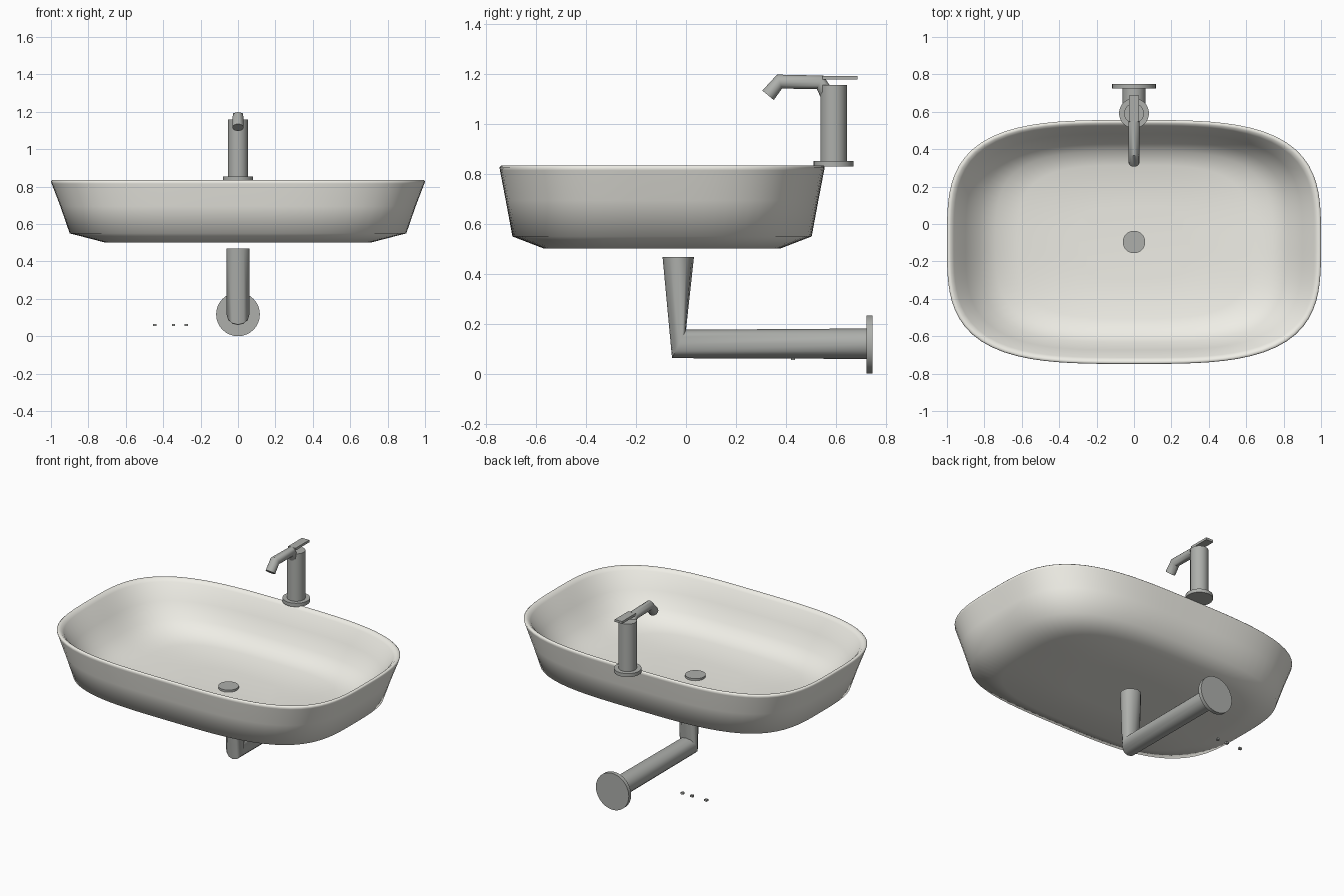
import bpy, bmesh, math
from mathutils import Vector

if "Cube" in bpy.data.objects:
    bpy.data.objects.remove(bpy.data.objects["Cube"])

CY = -0.096   # basin centre in y


def material(name, colour):
    m = bpy.data.materials.new(name)
    m.diffuse_color = colour
    m.use_nodes = True
    m.node_tree.nodes["Principled BSDF"].inputs["Base Color"].default_value = m.diffuse_color
    return m


ceramic = material("ceramic", (0.86, 0.85, 0.79, 1))
metal = material("metal", (0.42, 0.43, 0.41, 1))


def make_object(name, rings, angle=40, mat=metal):
    """Loft a list of closed rings into a capped, smooth-shaded object."""
    bm = bmesh.new()
    loops = [[bm.verts.new(p) for p in ring] for ring in rings]
    n = len(rings[0])
    for a, b in zip(loops, loops[1:]):
        for i in range(n):
            j = (i + 1) % n
            bm.faces.new((a[i], a[j], b[j], b[i]))
    bm.faces.new(loops[0][::-1])
    bm.faces.new(loops[-1])
    bmesh.ops.recalc_face_normals(bm, faces=bm.faces)
    me = bpy.data.meshes.new(name)
    bm.to_mesh(me)
    bm.free()
    me.materials.append(mat)
    ob = bpy.data.objects.new(name, me)
    bpy.context.collection.objects.link(ob)
    bpy.ops.object.select_all(action='DESELECT')
    ob.select_set(True)
    bpy.context.view_layer.objects.active = ob
    bpy.ops.object.shade_smooth_by_angle(angle=math.radians(angle))
    return ob


def rounded_ring(a, b, z, n=96, power=3.4):
    """Superellipse outline with half sizes a, b."""
    pts = []
    for i in range(n):
        t = 2 * math.pi * i / n
        c, s = math.cos(t), math.sin(t)
        r = (abs(c) ** power + abs(s) ** power) ** (-1 / power)
        pts.append((a * r * c, CY + b * r * s, z))
    return pts


def pipe(name, sections, rx, n=12):
    """Pipe in the yz plane; each section is (y, z, half_y, half_z)."""
    rings = []
    for y, z, hy, hz in sections:
        ring = []
        for i in range(n):
            t = 2 * math.pi * i / n
            c, s = math.cos(t), math.sin(t)
            ring.append((rx * s, y + hy * c, z + hz * c))
        rings.append(ring)
    return make_object(name, rings)


def disc(name, start, end, r, n=32):
    """Cylinder between two points along y or z."""
    axis = Vector(end) - Vector(start)
    u = Vector((1, 0, 0))
    v = axis.normalized().cross(u)
    rings = [[Vector(p) + u * (r * math.cos(2 * math.pi * i / n)) + v * (r * math.sin(2 * math.pi * i / n))
              for i in range(n)] for p in (start, end)]
    return make_object(name, rings)


def box(name, centre, size):
    x, y, z = centre
    a, b, c = (s / 2 for s in size)
    rings = [[(x - a, y - b, k), (x + a, y - b, k), (x + a, y + b, k), (x - a, y + b, k)]
             for k in (z - c, z + c)]
    return make_object(name, rings)


# Basin: outside from the bottom up, over the rounded rim and down the bowl
basin_profile = [
    (0.30, 0.20, 0.502), (0.715, 0.475, 0.502), (0.90, 0.60, 0.550),
    (0.95, 0.627, 0.695), (0.996, 0.65, 0.815), (1.0, 0.652, 0.828), (0.994, 0.646, 0.834),
    (0.98, 0.634, 0.832), (0.963, 0.619, 0.815), (0.90, 0.578, 0.72),
    (0.825, 0.535, 0.63), (0.74, 0.485, 0.575), (0.62, 0.41, 0.549), (0.30, 0.20, 0.535),
]
make_object("basin", [rounded_ring(*p) for p in basin_profile], angle=100, mat=ceramic)

# Drain cover
disc("drain_cover", (0, CY, 0.53), (0, CY, 0.548), 0.06)

# Waste pipe with its sharp bend, and the wall flange
pipe("waste_pipe", [(-0.031, 0.468, -0.063, 0), (-0.028, 0.119, -0.028, -0.057),
                    (0.725, 0.12, 0, -0.061)], 0.062)
disc("wall_flange", (0, 0.724, 0.117), (0, 0.748, 0.117), 0.117)

# Faucet
disc("faucet_base", (0, 0.592, 0.83), (0, 0.592, 0.853), 0.08)
disc("faucet_column", (0, 0.592, 0.853), (0, 0.592, 1.158), 0.053)
pipe("faucet_spout", [(0.572, 1.108, 0.027, 0.012), (0.538, 1.168, 0.013, 0.027),
                      (0.375, 1.171, -0.010, 0.028), (0.329, 1.116, -0.023, 0.019)], 0.03)
box("faucet_lever", (0, 0.617, 1.186), (0.052, 0.14, 0.015))

# Tiny loose fittings beside the pipe
for i, x in enumerate((-0.445, -0.345, -0.277)):
    box(f"small_fitting_{i + 1}", (x, 0.43, 0.06), (0.018, 0.016, 0.012))
